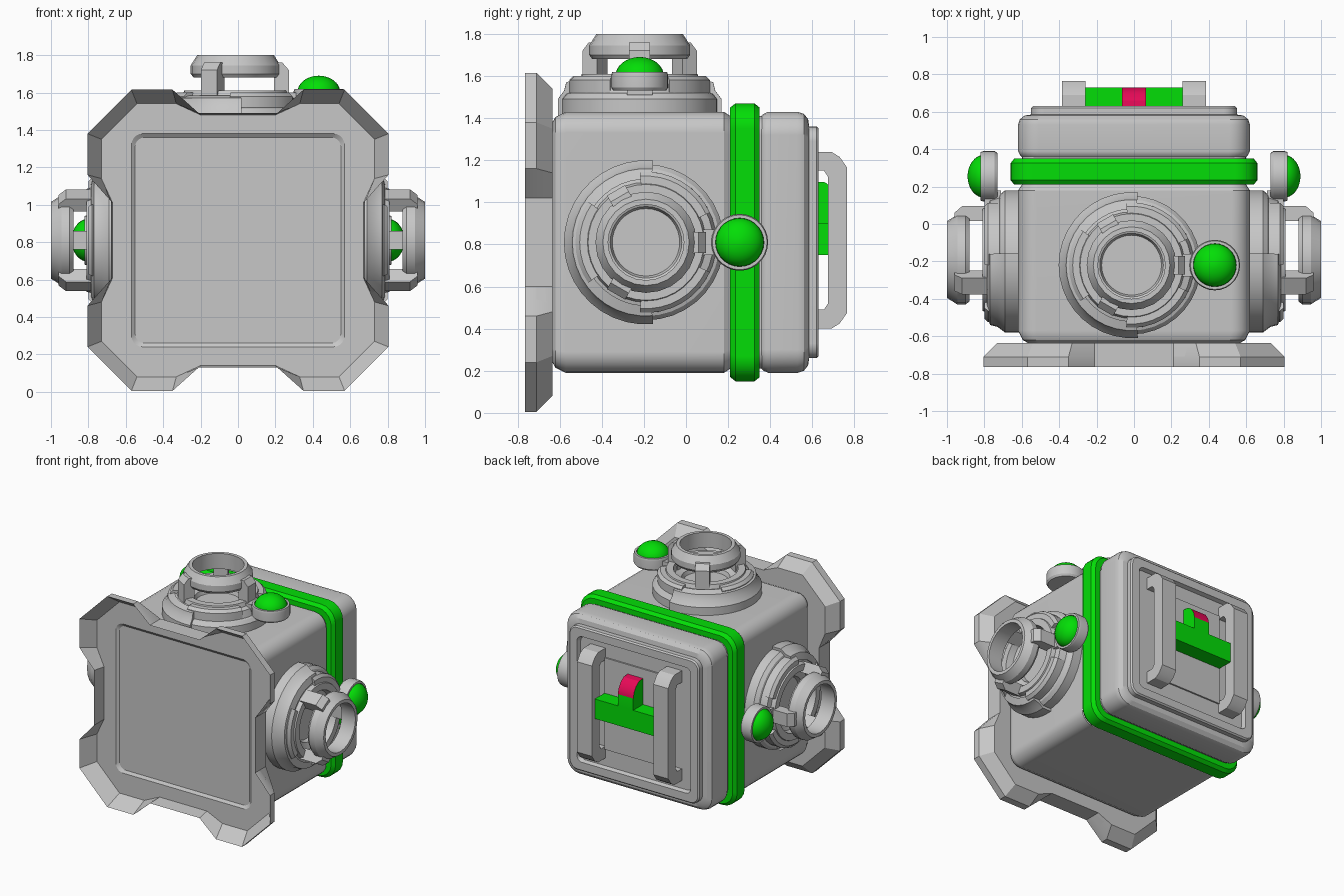
import bpy, bmesh
from math import sin, cos, pi, radians
from mathutils import Matrix, Vector

if "Cube" in bpy.data.objects:
    bpy.data.objects.remove(bpy.data.objects["Cube"])


def material(name, rgb):
    m = bpy.data.materials.new(name)
    m.use_nodes = True
    m.diffuse_color = (*rgb, 1)
    m.node_tree.nodes["Principled BSDF"].inputs["Base Color"].default_value = (*rgb, 1)
    return m


GREY = material("grey", (0.57, 0.57, 0.57))
GREEN = material("green", (0.001, 0.73, 0.002))
PINK = material("pink", (0.83, 0.003, 0.1))
MID = 0.81  # height of the body centre


def loft(name, rings, mat, matrix=Matrix(), wrap=False):
    """Skin a list of equal point rings; cap the ends unless it wraps round."""
    bm = bmesh.new()
    loops = [[bm.verts.new(matrix @ Vector(p)) for p in ring] for ring in rings]
    pairs = list(zip(loops, loops[1:]))
    if wrap:
        pairs.append((loops[-1], loops[0]))
    else:
        bm.faces.new(loops[0])
        bm.faces.new(loops[-1])
    n = len(loops[0])
    for a, b in pairs:
        for i in range(n):
            j = (i + 1) % n
            bm.faces.new((a[i], a[j], b[j], b[i]))
    bmesh.ops.remove_doubles(bm, verts=bm.verts, dist=0.0005)
    bmesh.ops.recalc_face_normals(bm, faces=bm.faces)
    mesh = bpy.data.meshes.new(name)
    bm.to_mesh(mesh)
    bm.free()
    mesh.materials.append(mat)
    ob = bpy.data.objects.new(name, mesh)
    bpy.context.collection.objects.link(ob)
    bpy.ops.object.select_all(action="DESELECT")
    ob.select_set(True)
    bpy.context.view_layer.objects.active = ob
    bpy.ops.object.shade_smooth_by_angle(angle=radians(28))
    ob.modifiers.new("even_shading", "WEIGHTED_NORMAL").keep_sharp = True
    return ob


def rounded_ring(y, half, radius, steps=5):
    """Rounded square across the depth axis."""
    pts = []
    for q in range(4):
        for s in range(steps + 1):
            a = (q + s / steps) * pi / 2
            c = half - radius
            sx = 1 if q in (0, 3) else -1
            sz = 1 if q < 2 else -1
            pts.append((sx * c + radius * cos(a), y, MID + sz * c + radius * sin(a)))
    return pts


def rounded_loft(name, sections, mat):
    return loft(name, [rounded_ring(*s) for s in sections], mat)


def prism(name, profile, x0, x1, mat):
    """Side profile (y, z) extruded across x."""
    return loft(name, [[(x, y, z) for y, z in profile] for x in (x0, x1)], mat)


def lathe(name, profile, mat, matrix, start=0, end=360, steps=36, centre=0):
    """Cross-section (radius, height) turned about the local vertical."""
    full = end - start == 360
    rings = []
    for i in range(steps + (not full)):
        a = radians(start + (end - start) * i / steps)
        rings.append([(centre + r * cos(a), r * sin(a), h) for r, h in profile])
    return loft(name, rings, mat, matrix, wrap=full)


def radial_block(name, profile, half_width, angle, mat, matrix):
    """Profile (radius, height) given a width and turned to an angle."""
    m = matrix @ Matrix.Rotation(radians(angle), 4, "Z")
    return loft(name, [[(r, w, h) for r, h in profile]
                       for w in (-half_width, half_width)], mat, m)


# Main body, green band and rear cap with its recessed panel
rounded_loft("body", [(-0.64, 0.56, 0.06), (-0.62, 0.595, 0.08), (-0.57, 0.62, 0.1),
                      (0.18, 0.62, 0.1), (0.21, 0.6, 0.09), (0.38, 0.6, 0.09)], GREY)
rounded_loft("band", [(0.21, 0.62, 0.1), (0.21, 0.64, 0.11), (0.235, 0.66, 0.12),
                      (0.325, 0.66, 0.12), (0.35, 0.64, 0.11), (0.35, 0.62, 0.1)], GREEN)
rounded_loft("rear_cap", [(0.35, 0.59, 0.09), (0.365, 0.608, 0.1), (0.39, 0.62, 0.11),
                          (0.53, 0.62, 0.11), (0.56, 0.61, 0.1), (0.58, 0.585, 0.09),
                          (0.585, 0.55, 0.07), (0.62, 0.55, 0.07), (0.63, 0.54, 0.06),
                          (0.63, 0.48, 0.04), (0.6, 0.47, 0.04)], GREY)


# Front plate: four-fold notched outline, flared rim and a sunken square panel
def plate_ring(y, quarter):
    pts = []
    for q in range(4):
        c, s = round(cos(q * pi / 2)), round(sin(q * pi / 2))
        pts += [(x * c - z * s, y, MID + x * s + z * c) for x, z in quarter]
    return pts


def quarter(edge, corner, lip, notch, width):
    half = [(notch, width), (edge, lip), (edge, corner)]
    return half + [(b, a) for a, b in reversed(half)]


outer = quarter(0.805, 0.57, 0.35, 0.68, 0.21)
inner = quarter(0.73, 0.54, 0.33, 0.67, 0.2)
back = quarter(0.73, 0.54, 0.33, 0.68, 0.21)
loft("front_plate", [plate_ring(-0.635, back), plate_ring(-0.71, outer),
                     plate_ring(-0.765, outer), plate_ring(-0.66, inner),
                     rounded_ring(-0.66, 0.57, 0.06), rounded_ring(-0.645, 0.55, 0.05)], GREY)

# Rear handles
handle = [(0.59, 0.4), (0.69, 0.4), (0.73, 0.425), (0.765, 0.475), (0.765, 1.165),
          (0.73, 1.215), (0.69, 1.24), (0.59, 1.24), (0.59, 1.15), (0.655, 1.15),
          (0.675, 1.12), (0.675, 0.52), (0.655, 0.49), (0.59, 0.49)]
for side, x in (("left", 0.26), ("right", -0.385)):
    prism("handle_" + side, handle, x, x + 0.125, GREY)


# Rear latch between the handles
def rect(y0, y1, z0, z1):
    return [(y0, z0), (y1, z0), (y1, z1), (y0, z1)]


prism("latch_backing", rect(0.59, 0.612, 0.47, 1.17), -0.26, 0.26, GREY)
prism("latch_bar", rect(0.6, 0.73, 0.75, 0.9), -0.26, 0.26, GREEN)
stem = prism("latch_stem", [(0.6, 0.9), (0.73, 0.9), (0.73, 0.99), (0.72, 1.03), (0.695, 1.07),
                            (0.66, 1.095), (0.6, 1.1)], -0.065, 0.065, GREEN)
stem.data.materials.append(PINK)
for face in stem.data.polygons:  # pink skin over the curved tip
    if abs(face.normal.x) < 0.5 and face.center.z > 1.005 and face.normal.y > -0.5:
        face.material_index = 1


# Port: stepped base, three posts holding an open ring, and a lamp beside it
def port(side, m):
    n = side + "_port_"
    lathe(n + "base", [(0, -0.03), (0.37, -0.03), (0.37, 0.06), (0.35, 0.085), (0.335, 0.09),
                       (0.32, 0.14), (0.285, 0.15), (0.275, 0.18), (0.225, 0.18),
                       (0.215, 0.13), (0.17, 0.11), (0.16, 0.08), (0, 0.08)], GREY, m)
    lathe(n + "collar", [(0.3, -0.03), (0.39, -0.03), (0.39, 0.06), (0.36, 0.1),
                         (0.35, 0.14), (0.3, 0.155)], GREY, m, 85, 275, 20)
    for a in (0, 120, 240):
        lathe(n + "lug", [(0.27, 0.05), (0.335, 0.05), (0.335, 0.15), (0.315, 0.17),
                          (0.27, 0.17)], GREY, m, a + 25, a + 95, 8)
        radial_block(n + "post", [(0.205, 0.12), (0.285, 0.12), (0.285, 0.29), (0.25, 0.33),
                                  (0.205, 0.33)], 0.05, a, GREY, m)
    lathe(n + "ring", [(0.185, 0.25), (0.225, 0.25), (0.24, 0.27), (0.24, 0.315),
                       (0.205, 0.37), (0.18, 0.37)], GREY, m, steps=24)
    # Lamp
    radial_block(n + "arm", [(0.26, 0.08), (0.37, 0.08), (0.37, 0.17), (0.26, 0.17)],
                 0.06, 0, GREY, m)
    lathe(side + "_lamp_cup", [(0, 0.1), (0.125, 0.1), (0.135, 0.115), (0.135, 0.175),
                               (0.13, 0.19), (0.115, 0.19), (0.115, 0.165), (0, 0.165)],
          GREY, m, steps=28, centre=0.445)
    dome = [(0.115 * cos(i * pi / 16), 0.17 + 0.09 * sin(i * pi / 16)) for i in range(9)]
    lathe(side + "_lamp", dome + [(0, 0.16), (0.115, 0.16)], GREEN, m, steps=28, centre=0.445)


def frame(origin, x_axis, z_axis):
    x, z = Vector(x_axis), Vector(z_axis)
    cols = Matrix((x, z.cross(x), z)).transposed().to_4x4()
    return Matrix.Translation(origin) @ cols


port("top", frame((-0.013, -0.22, 1.43), (1, 0, 0), (0, 0, 1)))
port("left", frame((0.63, -0.19, MID), (0, 1, 0), (1, 0, 0)))
port("right", frame((-0.63, -0.19, MID), (0, 1, 0), (-1, 0, 0)))
